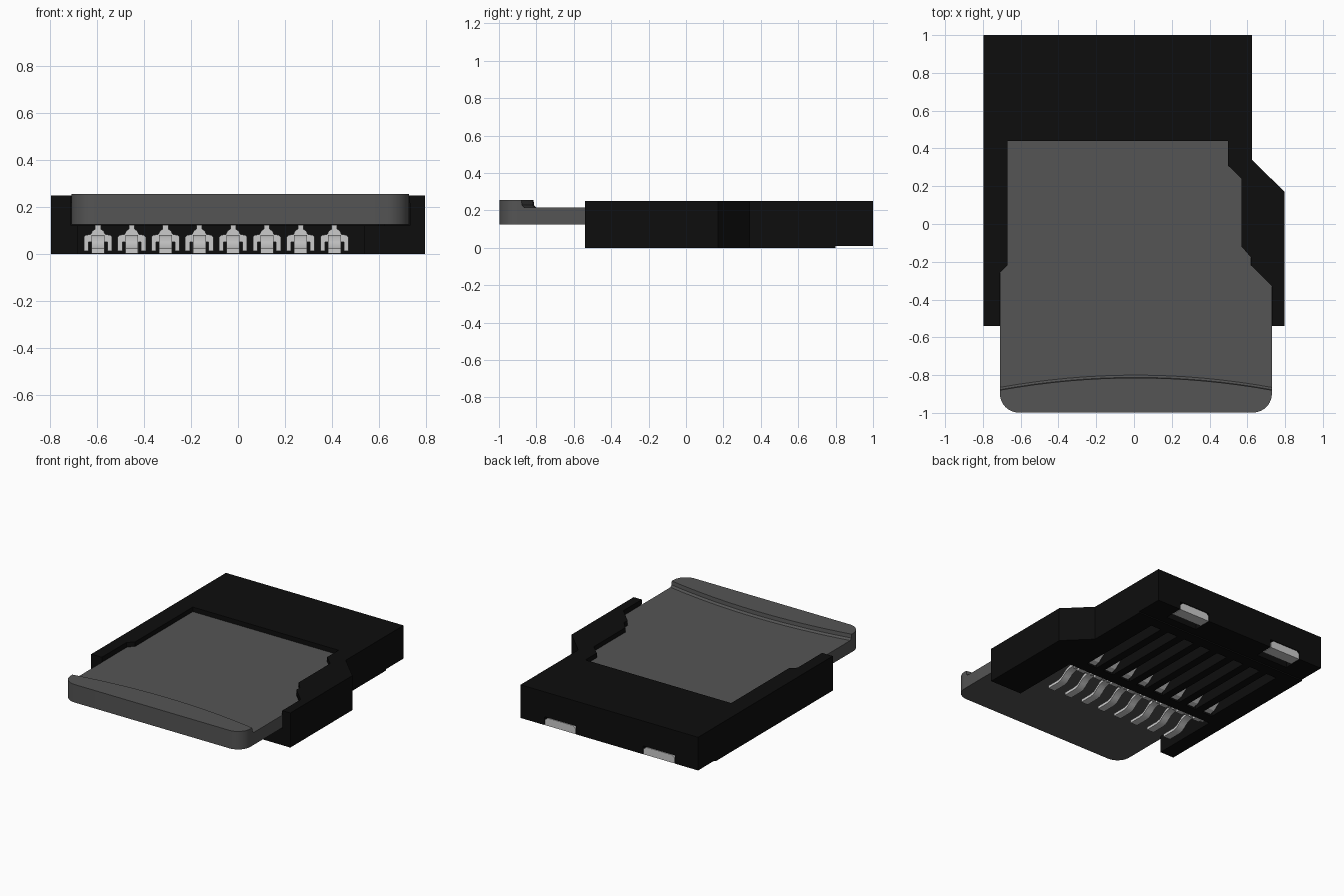
import bpy, bmesh, math

cube = bpy.data.objects.get("Cube")
if cube:
    bpy.data.objects.remove(cube, do_unlink=True)


def material(name, value, rough=0.6):
    m = bpy.data.materials.new(name)
    m.use_nodes = True
    m.diffuse_color = (value, value, value, 1)
    bsdf = m.node_tree.nodes["Principled BSDF"]
    bsdf.inputs["Base Color"].default_value = (value, value, value, 1)
    bsdf.inputs["Roughness"].default_value = rough
    return m


BLACK = material("black plastic", 0.004)
GREY = material("card grey", 0.09)
METAL = material("contact metal", 0.6)


def loft(name, ring_a, ring_b, mat):
    """Closed solid between two matching rings of 3D points."""
    bm = bmesh.new()
    a = [bm.verts.new(p) for p in ring_a]
    b = [bm.verts.new(p) for p in ring_b]
    bm.faces.new(a)
    bm.faces.new(b)
    n = len(a)
    for i in range(n):
        j = (i + 1) % n
        bm.faces.new((a[i], a[j], b[j], b[i]))
    bmesh.ops.recalc_face_normals(bm, faces=bm.faces)
    me = bpy.data.meshes.new(name)
    bm.to_mesh(me)
    bm.free()
    me.materials.append(mat)
    ob = bpy.data.objects.new(name, me)
    bpy.context.collection.objects.link(ob)
    return ob


def prism(name, outline, z0, z1, mat):
    return loft(name, [(x, y, z0) for x, y in outline],
                [(x, y, z1) for x, y in outline], mat)


def box(name, x0, x1, y0, y1, z0, z1, mat):
    return prism(name, [(x0, y0), (x1, y0), (x1, y1), (x0, y1)], z0, z1, mat)


def strip(name, path, x, width, thick, mat):
    """Bent metal strip following a (y, z) path."""
    ring = path + [(y, z + thick) for y, z in reversed(path)]
    return loft(name, [(x - width / 2, y, z) for y, z in ring],
                [(x + width / 2, y, z) for y, z in ring], mat)


def smooth(ob):
    bpy.ops.object.select_all(action='DESELECT')
    ob.select_set(True)
    bpy.context.view_layer.objects.active = ob
    bpy.ops.object.shade_smooth_by_angle(angle=math.radians(30))


def cut(target, cutter):
    mod = target.modifiers.new("cut", 'BOOLEAN')
    mod.operation = 'DIFFERENCE'
    mod.solver = 'EXACT'
    mod.object = cutter
    bpy.context.view_layer.objects.active = target
    bpy.ops.object.modifier_apply(modifier=mod.name)
    bpy.data.objects.remove(cutter, do_unlink=True)


PITCH = 0.144
contact_x = [-0.597 + PITCH * i for i in range(8)]

# Socket housing: solid outline with the cavities cut out
housing = prism("socket_housing", [
    (-0.797, -0.54), (0.797, -0.54), (0.797, 0.17), (0.625, 0.34),
    (0.625, 1.0), (-0.797, 1.0)], 0, 0.25, BLACK)

# Card cavity, open at the front
cut(housing, prism("cavity_cutter", [
    (-0.713, 0.953), (0.6, 0.953), (0.6, 0.3), (0.623, 0.28), (0.623, -0.217),
    (0.733, -0.327), (0.733, -1.1), (-0.713, -1.1)], 0.122, 0.217, BLACK))

# Stepped window in the roof
cut(housing, prism("window_cutter", [
    (-0.67, 0.44), (0.497, 0.44), (0.497, 0.31), (0.57, 0.24), (0.57, -0.12),
    (0.622, -0.18), (0.622, -0.22), (0.732, -0.33), (0.732, -1.1),
    (-0.712, -1.1), (-0.712, -0.26), (-0.67, -0.22)], 0.2, 0.3, BLACK))

# Bay under the card for the solder tails, and the raised rear underside
cut(housing, box("bay_cutter", -0.685, 0.54, -1.1, -0.03, -0.1, 0.15, BLACK))
cut(housing, box("rear_cutter", -1, 1, 0.8, 1.1, -0.1, 0.01, BLACK))

# Contact slots in the underside
for x in contact_x:
    cut(housing, box("slot_cutter", x - 0.042, x + 0.042, 0.05, 0.72,
                     -0.1, 0.105, BLACK))

# Pockets for the solder tabs
TABS = [(0.185, 0.43), (-0.607, -0.36)]
for x0, x1 in TABS:
    cut(housing, box("pocket_cutter", x0 - 0.004, x1 + 0.004, 0.86, 1.1,
                     -0.1, 0.07, BLACK))

# Rear solder tabs: bent plates with clipped top corners
for i, (x0, x1) in enumerate(TABS):
    box(f"solder_tab_foot_{i + 1}", x0, x1, 0.915, 0.998, 0.01, 0.03, METAL)
    outline = [(x0, 0.01), (x1, 0.01), (x1, 0.05), (x1 - 0.02, 0.066),
               (x0 + 0.02, 0.066), (x0, 0.05)]
    loft(f"solder_tab_back_{i + 1}", [(x, 0.975, z) for x, z in outline],
         [(x, 0.999, z) for x, z in outline], METAL)

# Spring contacts: shouldered plate, solder tail and inner spring
half = [(0.028, 0.004), (0.028, 0.05), (0.04, 0.05), (0.04, 0.012),
        (0.06, 0.012), (0.06, 0.072), (0.052, 0.08), (0.03, 0.084),
        (0.024, 0.098), (0.012, 0.106), (0.012, 0.124)]
plate = half + [(-x, z) for x, z in reversed(half)]
for i, x in enumerate(contact_x):
    n = i + 1
    loft(f"contact_plate_{n}", [(x + px, -0.07, z) for px, z in plate],
         [(x + px, -0.031, z) for px, z in plate], METAL)
    smooth(strip(f"contact_tail_{n}", [
        (-0.37, 0.002), (-0.27, 0.002), (-0.24, 0.008), (-0.21, 0.03),
        (-0.18, 0.052), (-0.15, 0.06), (-0.05, 0.06)], x, 0.055, 0.02, METAL))
    strip(f"contact_spring_{n}", [
        (0.051, 0.012), (0.09, 0.02), (0.16, 0.075), (0.2, 0.084)],
        x, 0.06, 0.015, METAL)


# Memory card with rounded front corners
def corner(cx, cy, r, a0, a1, n=10):
    return [(cx + r * math.cos(math.radians(a0 + (a1 - a0) * k / n)),
             cy + r * math.sin(math.radians(a0 + (a1 - a0) * k / n)))
            for k in range(n + 1)]


front = (corner(-0.61, -0.898, 0.1, 180, 270) +
         corner(0.63, -0.898, 0.1, 270, 360))
card = prism("memory_card", front + [
    (0.73, -0.33), (0.62, -0.22), (0.62, 0.27), (0.597, 0.3), (0.597, 0.95),
    (-0.71, 0.95)], 0.125, 0.215, GREY)
smooth(card)


# Raised grip with a curved rear edge and a sloped step
def grip_ring(shift, z):
    arc = []
    for k in range(17):
        t = 1 - k / 8
        arc.append((0.01 + 0.72 * t, -0.815 - 0.065 * t * t + shift))
    return [(x, y, z) for x, y in front + arc]


for name, low, high, s0, s1 in (("card_grip_base", 0.215, 0.228, 0.015, 0.003),
                                ("card_grip_top", 0.228, 0.255, 0.003, 0.0)):
    smooth(loft(name, grip_ring(s0, low), grip_ring(s1, high), GREY))
